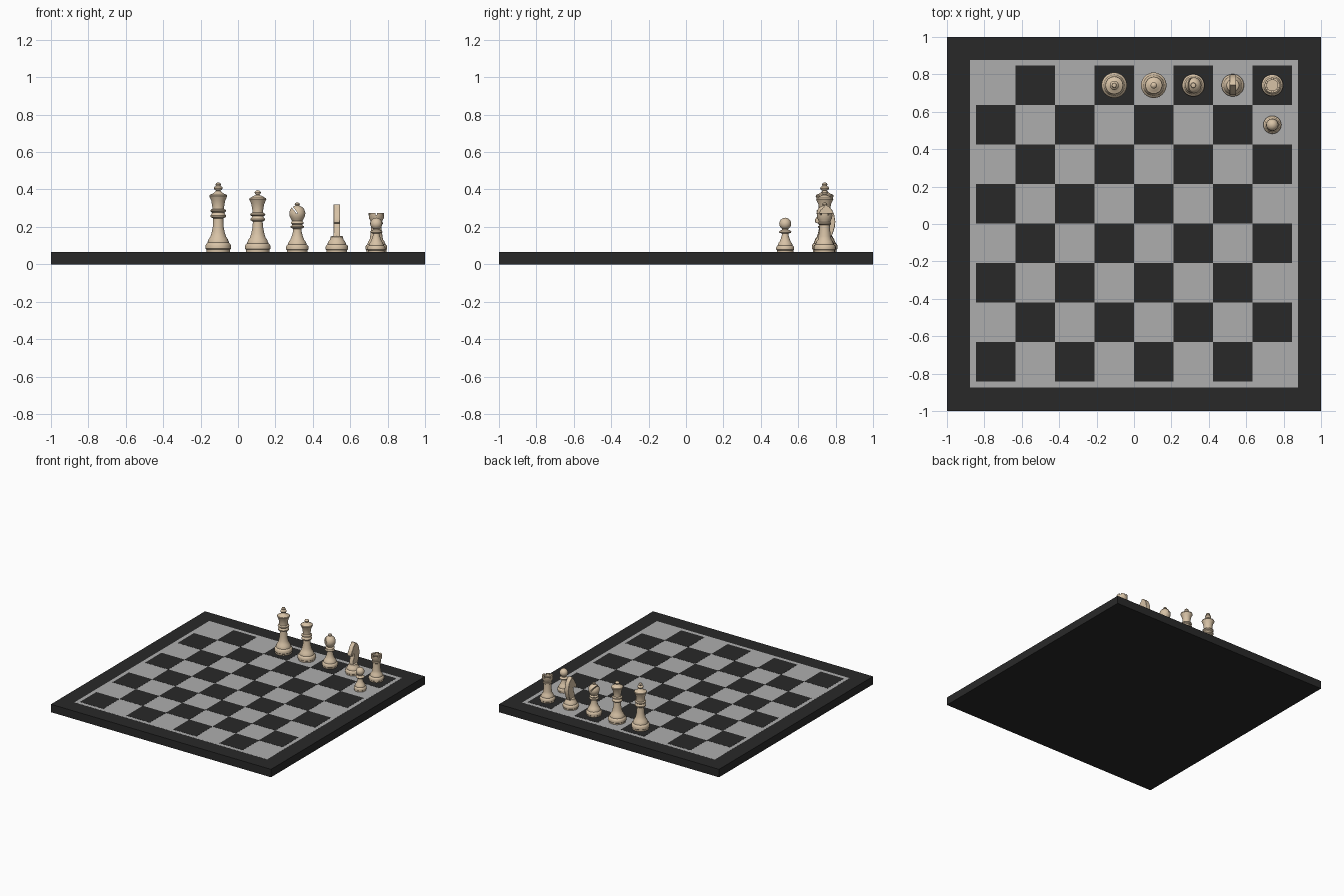
import bpy, bmesh, math
from mathutils import Matrix, Vector

if "Cube" in bpy.data.objects:
    bpy.data.objects.remove(bpy.data.objects["Cube"])

TOP = 0.066      # board surface
CELL = 0.2113    # square size


def material(name, rgb):
    m = bpy.data.materials.new(name)
    m.diffuse_color = (*rgb, 1)
    m.use_nodes = True
    m.node_tree.nodes["Principled BSDF"].inputs["Base Color"].default_value = m.diffuse_color
    return m


DARK = material("dark", (0.022, 0.022, 0.022))
LIGHT = material("light", (0.42, 0.42, 0.42))
WOOD = material("wood", (0.68, 0.54, 0.38))


def make(name, bm, mat, smooth=False):
    bmesh.ops.recalc_face_normals(bm, faces=bm.faces)
    me = bpy.data.meshes.new(name)
    bm.to_mesh(me)
    bm.free()
    ob = bpy.data.objects.new(name, me)
    bpy.context.collection.objects.link(ob)
    if mat:
        me.materials.append(mat)
    if smooth:
        smooth_object(ob)
    return ob


def smooth_object(ob):
    bpy.ops.object.select_all(action='DESELECT')
    ob.select_set(True)
    bpy.context.view_layer.objects.active = ob
    bpy.ops.object.shade_smooth_by_angle(angle=math.radians(40))


def add_box(bm, centre, size, rot=Matrix()):
    m = Matrix.Translation(centre) @ rot @ Matrix.Diagonal((*size, 1))
    bmesh.ops.create_cube(bm, size=1, matrix=m)


def foot(r, h):
    """Shared stepped foot: radius r, height h."""
    return [(0, TOP)] + [(r * a, TOP + h * b) for a, b in (
        (.92, 0), (.93, .16), (1, .22), (1, .42), (.95, .54), (.83, .62),
        (.83, .68), (.77, .78), (.74, .88), (.62, 1))]


def turned(name, profile, x, y, steps=40):
    """Lathe a radius/height profile around a vertical axis."""
    bm = bmesh.new()
    vs = [bm.verts.new((r, 0, z)) for r, z in profile]
    es = [bm.edges.new(p) for p in zip(vs, vs[1:])]
    bmesh.ops.spin(bm, geom=vs + es, cent=(0, 0, 0), axis=(0, 0, 1),
                   angle=2 * math.pi, steps=steps)
    bmesh.ops.remove_doubles(bm, verts=bm.verts, dist=1e-5)
    bmesh.ops.transform(bm, matrix=Matrix.Translation((x, y, 0)), verts=bm.verts)
    return make(name, bm, WOOD, True)


def cut(ob, bm):
    cutter = make("cutter", bm, None)
    cutter.hide_render = True
    bpy.context.view_layer.objects.active = ob
    mod = ob.modifiers.new("cut", 'BOOLEAN')
    mod.operation, mod.solver, mod.object = 'DIFFERENCE', 'EXACT', cutter
    bpy.ops.object.modifier_apply(modifier=mod.name)
    bpy.data.objects.remove(cutter)
    smooth_object(ob)


# Board slab, pale panel and dark squares
bm = bmesh.new()
add_box(bm, (0, 0, .0325), (2, 2, .065))
make("board", bm, DARK)
bm = bmesh.new()
add_box(bm, (0, .002, .0625), (1.752, 1.752, .006))
make("pale_panel", bm, LIGHT)
bm = bmesh.new()
for i in range(8):
    for j in range(8):
        if (i + j) % 2 == 0:
            add_box(bm, ((i - 3.5) * CELL, (j - 3.5) * CELL + .002, .0645),
                    (CELL, CELL, .004))
make("dark_squares", bm, DARK)

ROW = 3.5 * CELL + .002


def col(n):
    return (n - 3.5) * CELL


# King
turned("king", foot(.068, .08) + [
    (.035, .17), (.029, .2), (.027, .245), (.04, .252), (.042, .262),
    (.035, .27), (.034, .277), (.043, .284), (.042, .29), (.032, .296),
    (.032, .31), (.037, .34), (.048, .364), (.046, .371), (.03, .378),
    (.018, .386), (.012, .393), (.02, .399), (.024, .407), (.02, .415),
    (.012, .419), (.015, .426), (.011, .435), (0, .438)], col(3), ROW)

# Queen
turned("queen", foot(.068, .075) + [
    (.035, .165), (.029, .195), (.026, .228), (.038, .235), (.04, .243),
    (.032, .251), (.031, .257), (.041, .263), (.039, .27), (.029, .276),
    (.029, .29), (.034, .322), (.046, .347), (.044, .354), (.037, .356),
    (.03, .362), (.016, .368), (.009, .371), (.015, .376), (.017, .384),
    (.012, .392), (0, .396)], col(4), ROW)

# Bishop with a slanted slit in its head
bishop = turned("bishop", foot(.06, .065) + [
    (.029, .152), (.024, .172), (.023, .19), (.035, .196), (.036, .203),
    (.027, .209), (.027, .214), (.035, .219), (.033, .226), (.027, .231),
    (.036, .246), (.042, .261), (.043, .275), (.038, .293), (.027, .306),
    (.013, .313), (.01, .315), (.014, .32), (.012, .328), (0, .331)],
    col(5), ROW)
bm = bmesh.new()
add_box(bm, (col(5) - .016, ROW, .292), (.007, .12, .05),
        Matrix.Rotation(math.radians(-38), 4, 'Y'))
cut(bishop, bm)

# Knight: turned foot and flat carved head facing the front
turned("knight_base", foot(.06, .065) + [
    (.034, .14), (.033, .147), (.028, .151), (0, .151)], col(6), ROW)
outline = [(-.03, .14), (.032, .14), (.045, .17), (.054, .2), (.057, .228),
           (.051, .265), (.038, .294), (.018, .312), (0, .321), (-.007, .304),
           (-.022, .292), (-.035, .265), (-.052, .24), (-.051, .224),
           (-.039, .218), (-.022, .231), (-.008, .229), (-.014, .203),
           (-.027, .172)]
bm = bmesh.new()
face = bm.faces.new([bm.verts.new((col(6) - .018, ROW + y, z)) for y, z in outline])
new = bmesh.ops.extrude_face_region(bm, geom=[face])["geom"]
bmesh.ops.translate(bm, vec=Vector((.036, 0, 0)),
                    verts=[v for v in new if isinstance(v, bmesh.types.BMVert)])
head = make("knight_head", bm, WOOD)
bev = head.modifiers.new("rounded_rim", 'BEVEL')
bev.width, bev.segments, bev.limit_method = .003, 2, 'ANGLE'
bev.angle_limit = math.radians(60)
smooth_object(head)

# Rook with a hollow, notched top
rook = turned("rook", foot(.058, .065) + [
    (.033, .15), (.029, .18), (.028, .21), (.035, .215), (.035, .222),
    (.031, .226), (.033, .236), (.04, .245), (.041, .275), (.029, .275),
    (.029, .252), (0, .252)], col(7), ROW)
bm = bmesh.new()
for k in range(3):
    add_box(bm, (col(7), ROW, .275), (.12, .009, .022),
            Matrix.Rotation(math.radians(60 * k + 30), 4, 'Z'))
cut(rook, bm)

# Pawn
ball = [(.032 * math.cos(a), .217 + .032 * math.sin(a))
        for a in (math.radians(-60 + 15 * k) for k in range(10))]
turned("pawn", foot(.048, .055) + [
    (.023, .138), (.018, .155), (.017, .164), (.03, .168), (.033, .174),
    (.028, .18), (.017, .184)] + ball + [(0, .249)], col(7), ROW - CELL)
